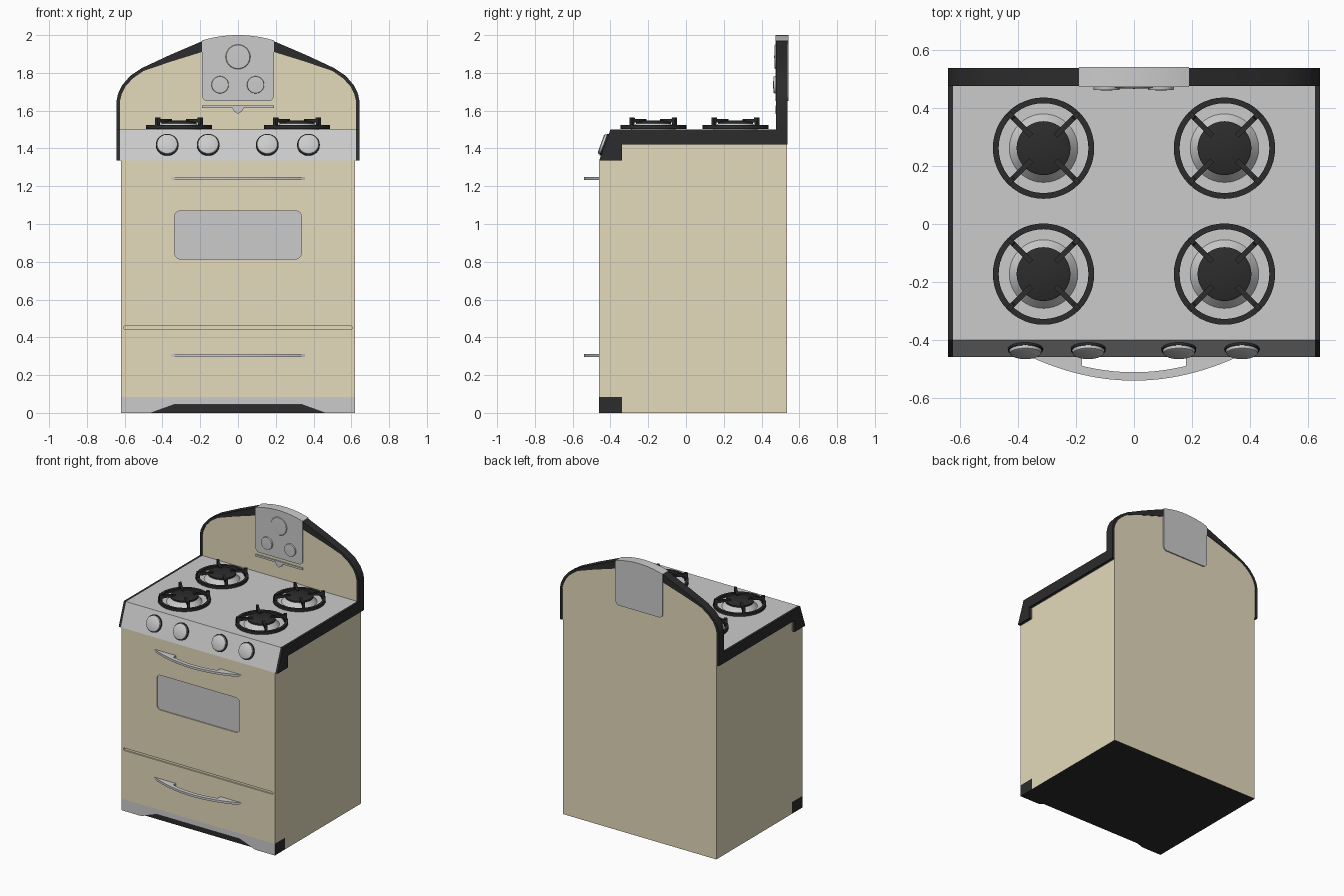
import bpy, bmesh, math
from mathutils import Matrix

if "Cube" in bpy.data.objects:
    bpy.data.objects.remove(bpy.data.objects["Cube"])


def material(name, rgb):
    m = bpy.data.materials.new(name)
    m.diffuse_color = (*rgb, 1)
    m.use_nodes = True
    m.node_tree.nodes["Principled BSDF"].inputs["Base Color"].default_value = m.diffuse_color
    return m


TAN = material("tan_enamel", (0.77, 0.70, 0.50))
BLACK = material("black_iron", (0.025, 0.025, 0.025))
GREY = material("grey_steel", (0.8, 0.8, 0.8))


def finish(name, bm, mat, smooth=False, matrix=None):
    bmesh.ops.recalc_face_normals(bm, faces=bm.faces)
    if matrix:
        bm.transform(matrix)
    me = bpy.data.meshes.new(name)
    bm.to_mesh(me)
    bm.free()
    ob = bpy.data.objects.new(name, me)
    bpy.context.collection.objects.link(ob)
    me.materials.append(mat)
    if smooth:
        bpy.ops.object.select_all(action='DESELECT')
        ob.select_set(True)
        bpy.context.view_layer.objects.active = ob
        bpy.ops.object.shade_smooth_by_angle(angle=math.radians(30))
    return ob


def prism(name, pts, axis, a, b, mat, smooth=False):
    """Extrude a 2D outline along an axis from a to b."""
    def put(p, d):
        return {'x': (d, p[0], p[1]), 'y': (p[0], d, p[1]), 'z': (p[0], p[1], d)}[axis]
    bm = bmesh.new()
    va = [bm.verts.new(put(p, a)) for p in pts]
    vb = [bm.verts.new(put(p, b)) for p in pts]
    bm.faces.new(va)
    bm.faces.new(vb)
    n = len(pts)
    for i in range(n):
        j = (i + 1) % n
        bm.faces.new((va[i], va[j], vb[j], vb[i]))
    return finish(name, bm, mat, smooth)


def rect(x0, x1, z0, z1):
    return [(x0, z0), (x1, z0), (x1, z1), (x0, z1)]


def box(name, x, y, z, mat):
    return prism(name, rect(*x, *y), 'z', *z, mat)


def rounded(x0, x1, z0, z1, r, n=5):
    out = []
    for k, (cx, cz) in enumerate(rect(x0 + r, x1 - r, z0 + r, z1 - r)):
        for i in range(n + 1):
            t = math.pi + math.pi / 2 * (k + i / n)
            out.append((cx + r * math.cos(t), cz + r * math.sin(t)))
    return out


def lathe(name, profile, mat, matrix, steps=40):
    """Spin a closed (radius, height) outline around the local z axis."""
    bm = bmesh.new()
    rings = [[bm.verts.new((r * math.cos(2 * math.pi * i / steps),
                            r * math.sin(2 * math.pi * i / steps), z))
              for r, z in profile] for i in range(steps)]
    n = len(profile)
    for i in range(steps):
        p, q = rings[i], rings[(i + 1) % steps]
        for j in range(n):
            k = (j + 1) % n
            if profile[j][0] or profile[k][0]:
                bm.faces.new((p[j], q[j], q[k], p[k]))
    bmesh.ops.remove_doubles(bm, verts=bm.verts, dist=1e-5)
    bmesh.ops.dissolve_degenerate(bm, edges=bm.edges, dist=1e-6)
    return finish(name, bm, mat, True, matrix)


def paint(ob, mat, test):
    ob.data.materials.append(mat)
    for f in ob.data.polygons:
        if test(f.normal):
            f.material_index = len(ob.data.materials) - 1


def cut(ob, cutter):
    m = ob.modifiers.new("cut", 'BOOLEAN')
    m.operation, m.object, m.solver = 'DIFFERENCE', cutter, 'EXACT'
    cutter.hide_render = True
    bpy.context.view_layer.objects.active = ob
    bpy.ops.object.modifier_apply(modifier=m.name)
    bpy.data.objects.remove(cutter)


FRONT, BACK = -0.46, 0.535

# oven body, with a window recess and a groove above the drawer
body = prism("oven_body", [(FRONT, 0.085), (-0.34, 0.085), (-0.34, 0), (BACK, 0),
                           (BACK, 1.42), (-0.34, 1.42), (-0.34, 1.335), (FRONT, 1.335)],
             'x', -0.62, 0.62, TAN)
paint(body, BLACK, lambda n: n.z < -0.9)
window = rounded(-0.335, 0.335, 0.815, 1.07, 0.03)
cut(body, prism("window_cutter", window, 'y', -0.5, -0.445, TAN))
cut(body, prism("groove_cutter", rounded(-0.605, 0.605, 0.442, 0.46, 0.008, 3),
                'y', -0.5, -0.45, TAN))
prism("oven_window", window, 'y', -0.452, -0.444, GREY)

# kick plate with a trapezoid cut-out
kick = prism("kick_plate", [(-0.62, 0), (-0.46, 0), (-0.335, 0.045), (0.335, 0.045), (0.46, 0),
                            (0.62, 0), (0.62, 0.085), (-0.62, 0.085)], 'y', FRONT, -0.44, GREY)
paint(kick, BLACK, lambda n: n.y > -0.5)
box("kick_base", (-0.62, 0.62), (-0.44, -0.34), (0, 0.085), BLACK)

# cooktop with sloping control panel, and black side panels
side = [(FRONT, 1.335), (-0.34, 1.335), (-0.34, 1.42), (BACK, 1.42), (BACK, 1.5), (-0.40, 1.5)]
top = prism("cooktop", side, 'x', -0.625, 0.625, GREY)
paint(top, TAN, lambda n: n.y > 0.9)
for s in (-1, 1):
    prism("cooktop_side", side, 'x', s * 0.625, s * 0.643, BLACK)

# bowed door and drawer handles
ts = [i / 12 for i in range(-12, 13)]
bow = [(0.355 * t, -0.541 + 0.081 * t * t) for t in ts] + [(0.18, FRONT)]
bow += [(0.18 * t, -0.512 + 0.022 * t * t) for t in reversed(ts)] + [(-0.18, FRONT)]
for name, z in (("door_handle", 1.24), ("drawer_handle", 0.305)):
    prism(name, bow, 'z', z - 0.008, z + 0.008, GREY, True)

# control knobs on the slope
tilt = Matrix.Rotation(math.atan2(0.165, 0.06), 4, 'X')
for x in (-0.375, -0.158, 0.155, 0.373):
    m = Matrix.Translation((x, -0.43, 1.418)) @ tilt
    lathe("knob_base", [(0, -0.002), (0.06, -0.002), (0.06, 0.008), (0, 0.008)], BLACK, m)
    lathe("control_knob", [(0, 0.006), (0.056, 0.006), (0.054, 0.018), (0.047, 0.022), (0, 0.022)],
          GREY, m)

# burners with ring grates
for x in (-0.3125, 0.3125):
    for y in (-0.173, 0.262):
        m = Matrix.Translation((x, y, 1.5))
        lathe("burner_base", [(0, -0.002), (0.12, -0.002), (0.09, 0.034), (0, 0.034)], GREY, m)
        lathe("burner_cap", [(0, 0.033), (0.093, 0.033), (0.093, 0.044), (0.085, 0.048),
                             (0, 0.048)], BLACK, m)
        lathe("grate_ring", [(0.155, 0.004), (0.175, 0.004), (0.175, 0.024), (0.155, 0.024)],
              BLACK, m, 48)
        for k in range(4):
            arm = prism("grate_arm", [(0.15, 0.006), (0.17, 0.006), (0.17, 0.064), (0.15, 0.064),
                                      (0.145, 0.056), (0.06, 0.056), (0.06, 0.044),
                                      (0.15, 0.036)], 'y', -0.009, 0.009, BLACK)
            arm.data.transform(m @ Matrix.Rotation(math.pi / 4 + k * math.pi / 2, 4, 'Z'))

# arched backsplash with black trim
outer = [(0.643, 1.42), (0.643, 1.65), (0.635, 1.69), (0.613, 1.735), (0.57, 1.785), (0.51, 1.825),
         (0.36, 1.895), (0.18, 1.972)]
inner = [(0.625, 1.42), (0.625, 1.65), (0.615, 1.69), (0.595, 1.73), (0.555, 1.772), (0.5, 1.81),
         (0.36, 1.858), (0.18, 1.914)]
prism("backsplash", inner + [(-x, z) for x, z in reversed(inner)], 'y', 0.482, BACK, TAN)
for s in (-1, 1):
    prism("backsplash_trim", [(s * x, z) for x, z in outer + inner[::-1]],
          'y', 0.477, 0.538, BLACK, True)

# centre panel with arched top, clock, dials and lower lip
corner = [(0.16 + 0.03 * math.sin(a), 1.68 - 0.03 * math.cos(a))
          for a in [math.pi / 2 * i / 5 for i in range(6)]]
arch = [(0.19 * t, 2.0 - 0.028 * t * t) for t in reversed(ts)]
prism("centre_panel", corner + arch + [(-x, z) for x, z in reversed(corner)],
      'y', 0.473, 0.543, GREY, True)
face = Matrix.Rotation(math.pi / 2, 4, 'X')
lathe("clock", [(0, -0.002), (0.067, -0.002), (0.062, 0.004), (0, 0.006)], GREY,
      Matrix.Translation((0, 0.473, 1.885)) @ face)
for x in (-0.095, 0.093):
    lathe("panel_dial", [(0, -0.002), (0.046, -0.002), (0.044, 0.01), (0, 0.012)], GREY,
          Matrix.Translation((x, 0.473, 1.737)) @ face)
box("panel_lip", (-0.19, 0.19), (0.473, 0.49), (1.614, 1.628), GREY)
prism("lip_tab", [(-0.03, 1.614), (-0.02, 1.595), (0, 1.583), (0.02, 1.595), (0.03, 1.614)],
      'y', 0.473, 0.49, GREY)
